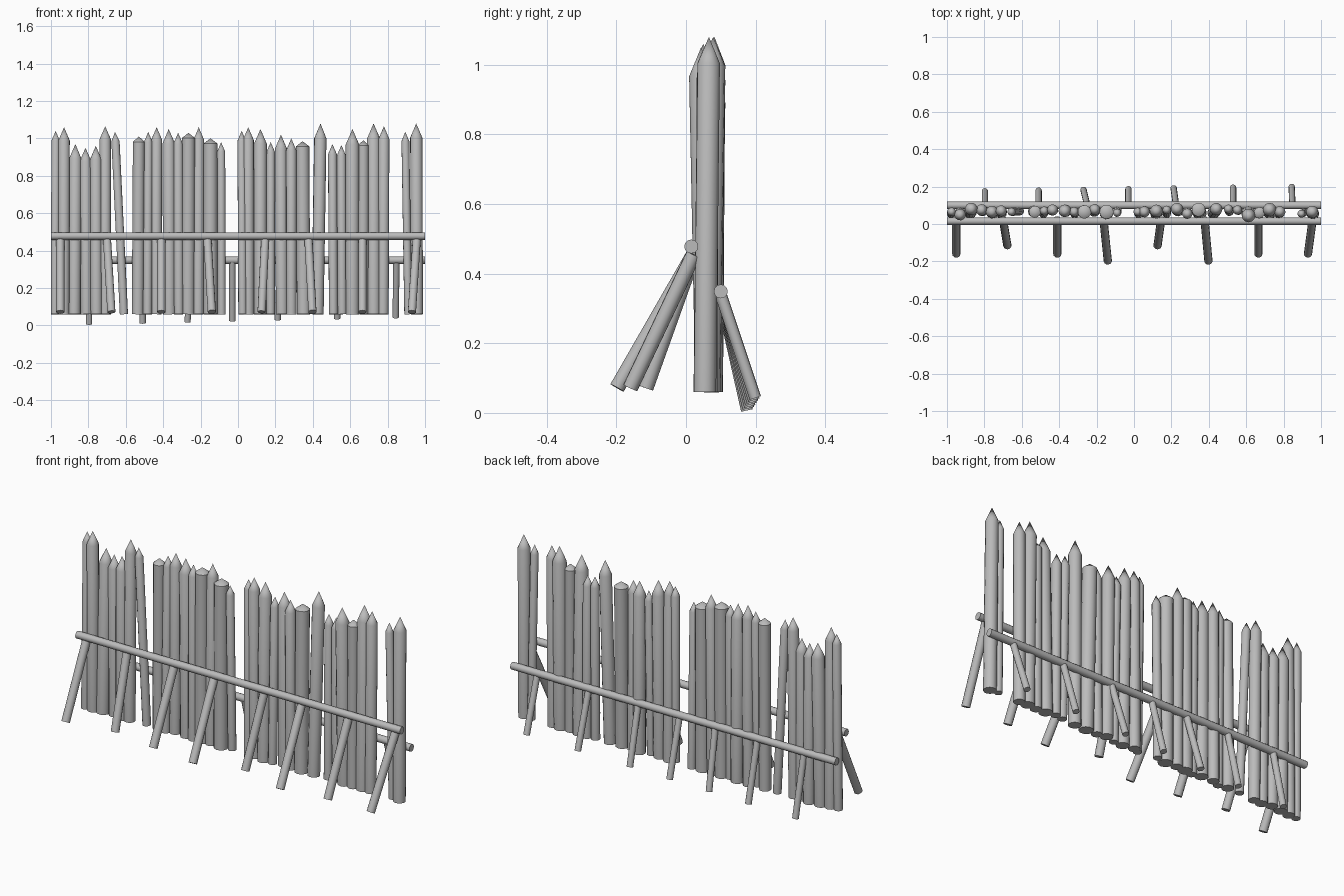
import bpy, bmesh, random
from mathutils import Vector

random.seed(4)
cube = bpy.data.objects.get("Cube")
if cube:
    bpy.data.objects.remove(cube, do_unlink=True)

wood = bpy.data.materials.new("grey wood")
wood.use_nodes = True
colour = (0.5, 0.5, 0.5, 1)
wood.diffuse_color = colour
wood.node_tree.nodes["Principled BSDF"].inputs["Base Color"].default_value = colour


def pole(name, start, end, radius, tip=0, sides=12):
    """Round pole between two points, with an optional carved point beyond its end."""
    start, end = Vector(start), Vector(end)
    axis = end - start
    turn = axis.to_track_quat("Z", "Y")
    bm = bmesh.new()
    bmesh.ops.create_cone(bm, cap_ends=True, segments=sides, radius1=radius,
                          radius2=radius, depth=axis.length)
    if tip:
        top = max(bm.faces, key=lambda f: f.calc_center_median().z)
        apex = bmesh.ops.poke(bm, faces=[top])["verts"][0]
        apex.co.z += tip
    for v in bm.verts:
        v.co = turn @ v.co + (start + end) / 2
    mesh = bpy.data.meshes.new(name)
    bm.to_mesh(mesh)
    bm.free()
    mesh.materials.append(wood)
    obj = bpy.data.objects.new(name, mesh)
    bpy.context.collection.objects.link(obj)
    bpy.ops.object.select_all(action="DESELECT")
    obj.select_set(True)
    bpy.context.view_layer.objects.active = obj
    bpy.ops.object.shade_smooth_by_angle(angle=0.55)
    return obj


def stake(name, x, y, radius, height, point, foot_x=None):
    """Upright log standing at ground level, leaning slightly."""
    foot_x = x + random.uniform(-.006, .006) if foot_x is None else foot_x
    foot_y = .065 + random.uniform(-.012, .012)
    pole(name, (foot_x, foot_y, .06), (x, y, height - point), radius, point)


# Sharp stakes, one list for each section: x, y, radius, height
SHARP = {
    "right_end": [(-.975, .065, .023, 1.04), (-.93, .05, .031, 1.06),
                  (-.87, .08, .034, .97), (-.815, .075, .031, .95),
                  (-.76, .065, .032, .96), (-.71, .07, .03, 1.065)],
    "right_middle": [(-.48, .07, .024, 1.035), (-.435, .075, .03, 1.06),
                     (-.37, .07, .034, 1.05), (-.32, .065, .026, 1.03),
                     (-.21, .077, .03, 1.06), (-.09, .06, .022, .98)],
    "left_middle": [(.02, .065, .023, 1.04), (.055, .065, .03, 1.06),
                    (.12, .07, .034, 1.05), (.175, .075, .023, .98),
                    (.23, .08, .033, 1.02), (.285, .055, .028, 1)],
    "left_end": [(.505, .08, .024, .97), (.553, .075, .025, .965),
                 (.612, .045, .036, 1.05), (.725, .077, .036, 1.08),
                 (.78, .065, .03, 1.065), (.953, .065, .033, 1.08)],
}
for section, stakes in SHARP.items():
    for i, (x, y, r, h) in enumerate(stakes):
        stake(f"{section}_stake_{i + 1}", x, y, r, h, 2.3 * r)

# Blunt stakes
BLUNT = [(-.53, .065, .032, 1.01), (-.265, .065, .036, 1.03), (-.147, .065, .038, 1),
         (.345, .077, .037, .985), (.67, .06, .03, .99)]
for i, (x, y, r, h) in enumerate(BLUNT):
    stake(f"blunt_stake_{i + 1}", x, y, r, h, .028)

# Leaning stakes beside the gaps
stake("leaning_stake_right", -.655, .065, .022, 1.035, .05, -.61)
stake("leaning_stake_middle", .44, .08, .033, 1.08, .08, .425)
stake("leaning_stake_left", .895, .055, .021, 1.035, .05, .91)

# Long rails along both faces
pole("front_rail", (-1, .015, .478), (1, .015, .478), .02)
pole("back_rail", (-1, .1, .349), (1, .1, .349), .02)

# Front struts: top x, foot x, foot y
FRONT = [(-.95, -.95, -.16), (-.7, -.677, -.115), (-.41, -.41, -.16), (-.163, -.14, -.198),
         (.145, .126, -.115), (.377, .398, -.198), (.665, .665, -.16), (.955, .93, -.16)]
for i, (top_x, foot_x, foot_y) in enumerate(FRONT):
    pole(f"front_strut_{i + 1}", (foot_x, foot_y, .072), (top_x, .022, .455), .022)

# Back struts, their feet rising and spreading a little from one end to the other
BACK = [(-.797, -.797), (-.51, -.51), (-.25, -.27), (-.03, -.03),
        (.225, .212), (.53, .53), (.847, .843)]
for i, (top_x, foot_x) in enumerate(BACK):
    pole(f"back_strut_{i + 1}", (foot_x, .175 + .004 * i, .007 + .006 * i),
         (top_x, .1, .34), .017)
